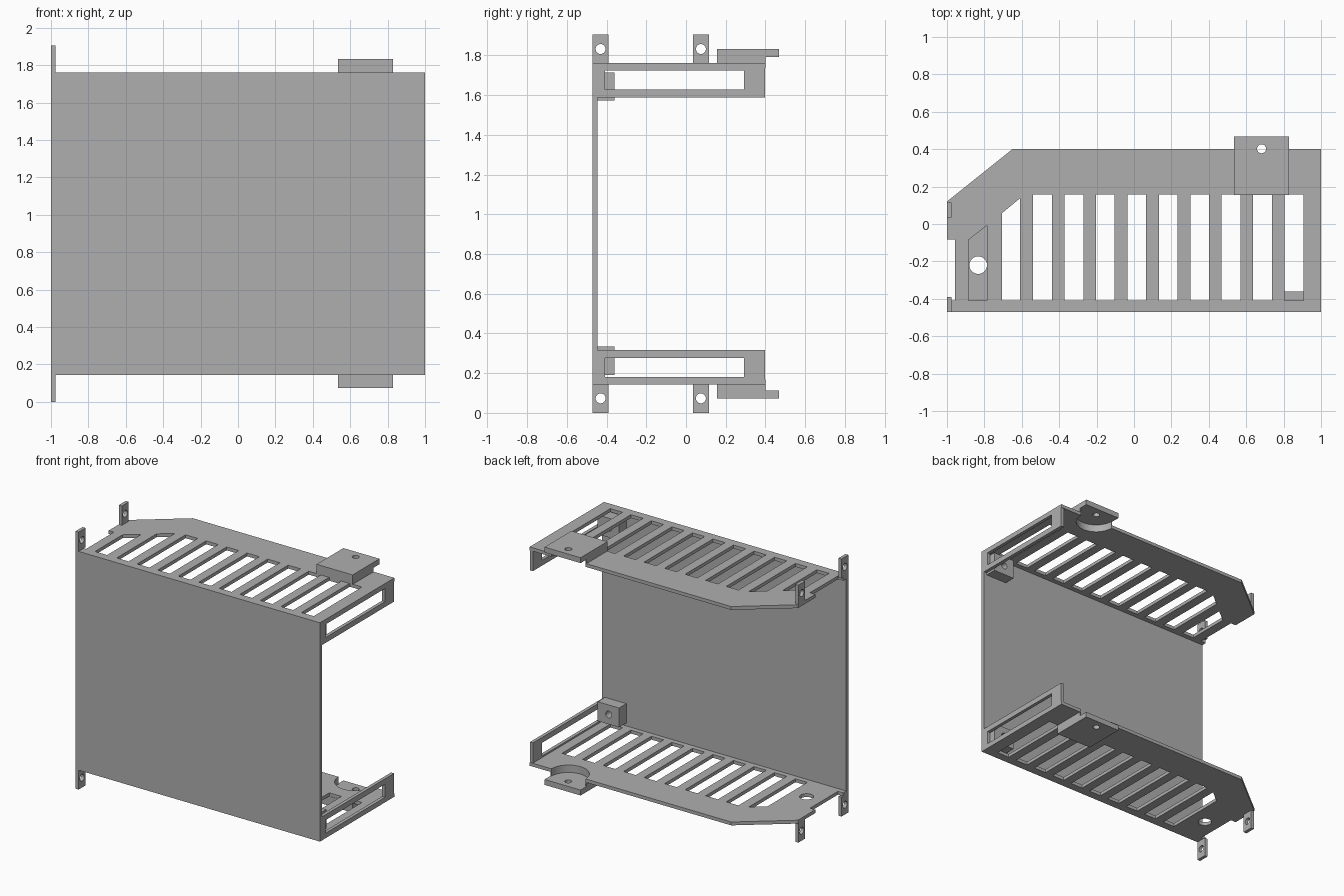
import bpy, bmesh, math

if "Cube" in bpy.data.objects:
    bpy.data.objects.remove(bpy.data.objects["Cube"], do_unlink=True)

MID_Z = 0.9525
grey = bpy.data.materials.new("plain_grey")
grey.use_nodes = True
grey.diffuse_color = (0.43, 0.43, 0.43, 1)
grey.node_tree.nodes["Principled BSDF"].inputs["Base Color"].default_value = (0.43, 0.43, 0.43, 1)
parts = []


def rect(u0, u1, v0, v1):
    return [(u0, v0), (u1, v0), (u1, v1), (u0, v1)]


def arc(cu, cv, r, start=0, sweep=2 * math.pi, n=32, closed=True):
    steps = n if closed else n + 1
    return [(cu + r * math.cos(start + sweep * i / n),
             cv + r * math.sin(start + sweep * i / n)) for i in range(steps)]


def sheet(name, axis, lo, hi, outline, holes=(), flip=False):
    """Extrude a flat outline with holes from lo to hi along an axis."""
    curve = bpy.data.curves.new(name, "CURVE")
    curve.dimensions = "2D"
    curve.fill_mode = "BOTH"
    curve.extrude = (hi - lo) / 2
    for loop in [outline, *holes]:
        spline = curve.splines.new("POLY")
        spline.points.add(len(loop) - 1)
        spline.use_cyclic_u = True
        for p, (u, v) in zip(spline.points, loop):
            p.co = (u, v, 0, 1)
    temp = bpy.data.objects.new(name + "_profile", curve)
    bpy.context.scene.collection.objects.link(temp)
    graph = bpy.context.evaluated_depsgraph_get()
    mesh = bpy.data.meshes.new_from_object(temp.evaluated_get(graph))
    bpy.data.objects.remove(temp, do_unlink=True)
    bpy.data.curves.remove(curve)

    bm = bmesh.new()
    bm.from_mesh(mesh)
    for vert in bm.verts:
        u, v, w = vert.co
        w += (lo + hi) / 2
        x, y, z = {"x": (w, u, v), "y": (u, w, v), "z": (u, v, w)}[axis]
        vert.co = (x, y, 2 * MID_Z - z if flip else z)
    bmesh.ops.remove_doubles(bm, verts=bm.verts, dist=0.0002)
    bmesh.ops.recalc_face_normals(bm, faces=bm.faces)
    bm.to_mesh(mesh)
    bm.free()
    mesh.materials.clear()
    mesh.materials.append(grey)
    obj = bpy.data.objects.new(name, mesh)
    bpy.context.scene.collection.objects.link(obj)
    parts.append(obj)


# Front panel
sheet("front_panel", "y", -0.47, -0.445, rect(-1, 1, 0.143, 1.762))

# Shelf outline with clipped corner, side notch and round clearance at the bracket
clearance = arc(0.682, 0.4, 0.14, 0, -math.pi, 24, closed=False)
shelf = [(-1, -0.445), (1, -0.445), (1, 0.4), *clearance,
         (-0.65, 0.4), (-1, 0.12), (-1, -0.083), (-0.957, -0.083),
         (-0.957, -0.41), (-1, -0.41)]
slots = [rect(0.805 - 0.168 * i, 0.905 - 0.168 * i, -0.408, 0.157) for i in range(9)]
slots.append([(-0.707, -0.408), (-0.61, -0.408), (-0.61, 0.137), (-0.707, 0.057)])
corner_slot = [(-0.885, -0.408), (-0.786, -0.408), (-0.786, -0.008), (-0.885, -0.085)]
corner_hole = arc(-0.833, -0.22, 0.047)

for side, flip in (("lower", False), ("upper", True)):
    # Vented shelf
    extra = corner_slot if flip else corner_hole
    sheet(side + "_shelf", "z", 0.143, 0.168, shelf, [*slots, extra], flip)

    # End flange with long window
    sheet(side + "_end_flange", "x", 0.975, 1, rect(-0.445, 0.397, 0.168, 0.317),
          [rect(-0.407, 0.292, 0.18, 0.277)], flip)

    # Drilled block behind the panel
    sheet(side + "_corner_block", "y", -0.445, -0.36, rect(0.8, 0.975, 0.19, 0.333),
          [arc(0.885, 0.262, 0.025)], flip)

    # Mounting bracket: recessed riser and drilled foot
    riser = [(0.535, 0.155), (0.83, 0.155), (0.83, 0.4), *clearance, (0.535, 0.4)]
    sheet(side + "_bracket_riser", "z", 0.113, 0.143, riser, flip=flip)
    sheet(side + "_bracket_foot", "z", 0.073, 0.113, rect(0.535, 0.83, 0.155, 0.468),
          [arc(0.682, 0.402, 0.024)], flip)

    # Screw tabs on the left-hand edge
    for label, y in (("front", -0.43), ("rear", 0.075)):
        sheet(f"{side}_{label}_tab", "x", -1, -0.975, rect(y - 0.04, y + 0.04, 0, 0.143),
              [arc(y, 0.073, 0.025)], flip)

# Smooth the round walls, keep edges crisp
for obj in bpy.context.selected_objects:
    obj.select_set(False)
for obj in parts:
    obj.select_set(True)
bpy.context.view_layer.objects.active = parts[0]
bpy.ops.object.shade_smooth_by_angle(angle=math.radians(30))
